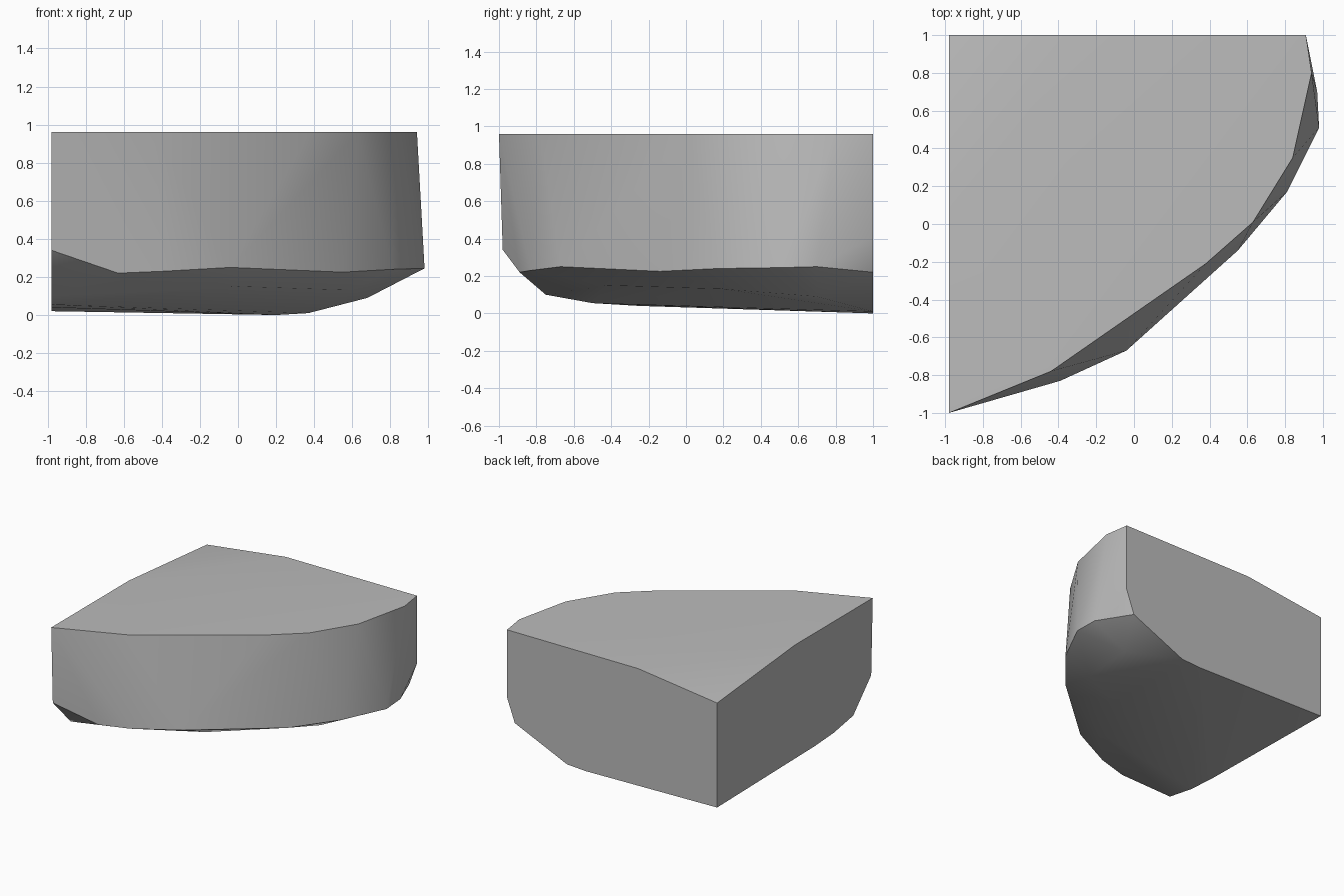
import bpy
import bmesh
import math

default_cube = bpy.data.objects.get("Cube")
if default_cube is not None:
    bpy.data.objects.remove(default_cube, do_unlink=True)

LEFT, BACK, TOP = -0.98, 1.0, 0.96

# Plain stone colour
grey = bpy.data.materials.new("plain_grey")
grey.use_nodes = True
colour = (0.5, 0.5, 0.5, 1)
grey.diffuse_color = colour
grey.node_tree.nodes["Principled BSDF"].inputs["Base Color"].default_value = colour

# Curved outline of the flat top, running from the front corner to the back
top_curve = [(LEFT, -1), (-.44, -.78), (.38, -.21), (.63, .01),
             (.84, .35), (.94, .8), (.91, BACK)]
points = [(x, y, TOP) for x, y in top_curve]

# The square corner of the top dips below a diagonal fold
points += [(-.27, BACK, TOP), (LEFT, 0, TOP), (LEFT, BACK, .87)]

# Rim where the curved wall turns under
points += [(LEFT, -.98, .34), (-.63, -.89, .22), (-.39, -.83, .23),
           (-.04, -.67, .25), (.55, -.14, .225), (.81, .17, .24),
           (.98, .51, .245), (.97, .7, .25), (.91, BACK, .41),
           (.84, BACK, .22)]

# Rounded belly inside the rim
points += [(0, -.42, .15), (.6, .2, .13), (.68, .7, .09)]

# Lower edges of the two flat cut sides
side_edge = [(-.75, .1), (-.5, .055), (-.25, .04), (BACK, .02)]
back_edge = [(.2, 0), (.37, .01)]
points += [(LEFT, y, z) for y, z in side_edge]
points += [(x, BACK, z) for x, z in back_edge]

# Wrap the outlines into one closed solid
bm = bmesh.new()
for point in points:
    bm.verts.new(point)
hull = bmesh.ops.convex_hull(bm, input=bm.verts[:])
loose = [v for v in bm.verts if not v.link_faces]
bmesh.ops.delete(bm, geom=loose, context='VERTS')
bmesh.ops.dissolve_limit(bm, angle_limit=math.radians(0.5),
                         verts=bm.verts[:], edges=bm.edges[:])
bmesh.ops.recalc_face_normals(bm, faces=bm.faces[:])

mesh = bpy.data.meshes.new("quarter_block")
bm.to_mesh(mesh)
bm.free()
mesh.materials.append(grey)
block = bpy.data.objects.new("quarter_block", mesh)
bpy.context.collection.objects.link(block)

# Soft shading on the curved wall and belly, crisp edges elsewhere
bpy.ops.object.select_all(action='DESELECT')
block.select_set(True)
bpy.context.view_layer.objects.active = block
bpy.ops.object.shade_smooth_by_angle(angle=math.radians(30))
